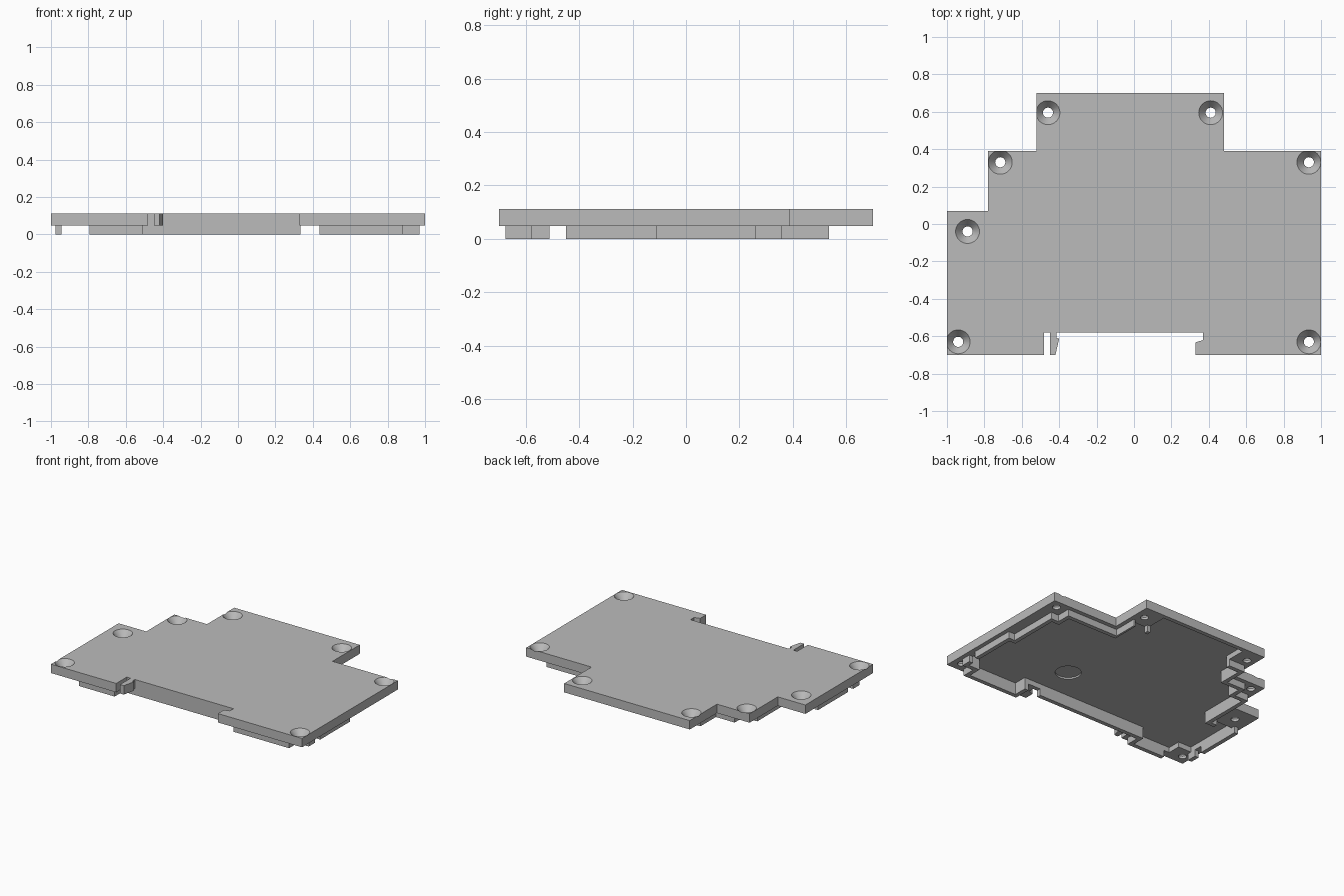
import bpy, bmesh, math
from mathutils import Vector

cube = bpy.data.objects.get("Cube")
if cube:
    bpy.data.objects.remove(cube)

grey = bpy.data.materials.new("plain grey")
grey.use_nodes = True
grey.diffuse_color = (0.5, 0.5, 0.5, 1)
grey.node_tree.nodes["Principled BSDF"].inputs["Base Color"].default_value = (0.5, 0.5, 0.5, 1)


def finish(name, bm):
    bmesh.ops.recalc_face_normals(bm, faces=bm.faces)
    mesh = bpy.data.meshes.new(name)
    bm.to_mesh(mesh)
    bm.free()
    mesh.materials.append(grey)
    ob = bpy.data.objects.new(name, mesh)
    bpy.context.collection.objects.link(ob)
    return ob


def prism(name, outline, z0, z1):
    bm = bmesh.new()
    face = bm.faces.new([bm.verts.new((x, y, z0)) for x, y in outline])
    top = bmesh.ops.extrude_face_region(bm, geom=[face])["geom"]
    verts = [v for v in top if isinstance(v, bmesh.types.BMVert)]
    bmesh.ops.translate(bm, vec=(0, 0, z1 - z0), verts=verts)
    return finish(name, bm)


def box(name, x0, x1, y0, y1):
    return prism(name, [(x0, y0), (x1, y0), (x1, y1), (x0, y1)], -0.1, 0.2)


def lathe(name, x, y, profile, sides=32):
    """Closed solid of revolution from (radius, z) points."""
    bm = bmesh.new()
    rings = [[bm.verts.new((x + r * math.cos(k * math.tau / sides),
                            y + r * math.sin(k * math.tau / sides), z))
              for k in range(sides)] for r, z in profile]
    for a, b in zip(rings, rings[1:]):
        for k in range(sides):
            n = (k + 1) % sides
            bm.faces.new((a[k], a[n], b[n], b[k]))
    bm.faces.new(rings[0])
    bm.faces.new(rings[-1])
    return finish(name, bm)


def inset(outline, t):
    """Move every edge of a counter-clockwise right-angled outline inwards."""
    pts = [Vector(p) for p in outline]
    out = []
    for i, p in enumerate(pts):
        a = (p - pts[i - 1]).normalized()
        b = (pts[(i + 1) % len(pts)] - p).normalized()
        out.append(p + t * Vector((-a.y - b.y, a.x + b.x)))
    return [tuple(p) for p in out]


def cut(ob, cutters):
    for c in cutters:
        mod = ob.modifiers.new("cut", "BOOLEAN")
        mod.operation = "DIFFERENCE"
        mod.solver = "EXACT"
        mod.object = c
    bpy.context.view_layer.update()
    deps = bpy.context.evaluated_depsgraph_get()
    mesh = bpy.data.meshes.new_from_object(ob.evaluated_get(deps))
    ob.modifiers.clear()
    ob.data = mesh
    for c in cutters:
        bpy.data.objects.remove(c)


# Outline of the cover, with the clip tongue and hook along the front
plate_outline = [
    (-1, -0.7), (-0.48, -0.7), (-0.48, -0.58), (-0.45, -0.58), (-0.45, -0.7),
    (-0.42, -0.7), (-0.4, -0.612), (-0.415, -0.61), (-0.415, -0.58),
    (0.37, -0.58), (0.37, -0.62), (0.33, -0.633), (0.33, -0.7), (1, -0.7),
    (1, 0.39), (0.48, 0.39), (0.48, 0.7), (-0.52, 0.7), (-0.52, 0.39),
    (-0.78, 0.39), (-0.78, 0.07), (-1, 0.07)]

# Outer line of the lip, stepping round the screw holes
lip_outline = [
    (0.435, -0.675), (0.88, -0.675), (0.88, -0.58), (0.97, -0.58),
    (0.97, -0.11), (0.92, -0.11), (0.92, 0.26), (0.86, 0.26), (0.86, 0.36),
    (0.45, 0.36), (0.45, 0.535), (0.34, 0.535), (0.34, 0.7), (-0.39, 0.7),
    (-0.39, 0.535), (-0.49, 0.535), (-0.49, 0.36), (-0.64, 0.36),
    (-0.64, 0.26), (-0.75, 0.26), (-0.75, -0.11), (-0.975, -0.11),
    (-0.975, -0.58), (-0.87, -0.58), (-0.87, -0.675), (-0.51, -0.675),
    (-0.51, -0.58), (0.435, -0.58)]
inner = inset(lip_outline, 0.03)

# Cover plate: hollow underside, round recess and countersunk screw holes
holes = [(-0.94, -0.63), (0.935, -0.63), (-0.89, -0.04), (-0.715, 0.33),
         (0.935, 0.33), (-0.46, 0.595), (0.41, 0.595)]
plate = prism("cover_plate", plate_outline, 0.048, 0.112)
cutters = [prism("hollow", inner, 0.02, 0.085),
           lathe("round_recess", 0.29, -0.32, [(0.085, 0.07), (0.085, 0.097)])]
for x, y in holes:
    cutters.append(lathe("screw_hole", x, y, [
        (0.027, 0.02), (0.027, 0.066), (0.064, 0.112), (0.064, 0.15)]))
cut(plate, cutters)

# Lip: thin wall under the plate, interrupted by open gaps
lip = prism("locating_lip", lip_outline, 0, 0.048)
cut(lip, [
    prism("lip_inside", inner, -0.1, 0.2),
    box("side_gap", -1.2, 1.2, -0.51, -0.45),
    box("back_gap", -1.2, 1.2, 0.535, 1),
    box("left_gap", -0.945, -0.795, -1, 1),
    box("hook_gap", 0.335, 0.435, -1, 1)])

for ob in (plate, lip):
    bpy.ops.object.select_all(action="DESELECT")
    ob.select_set(True)
    bpy.context.view_layer.objects.active = ob
    bpy.ops.object.shade_smooth_by_angle(angle=math.radians(25))
